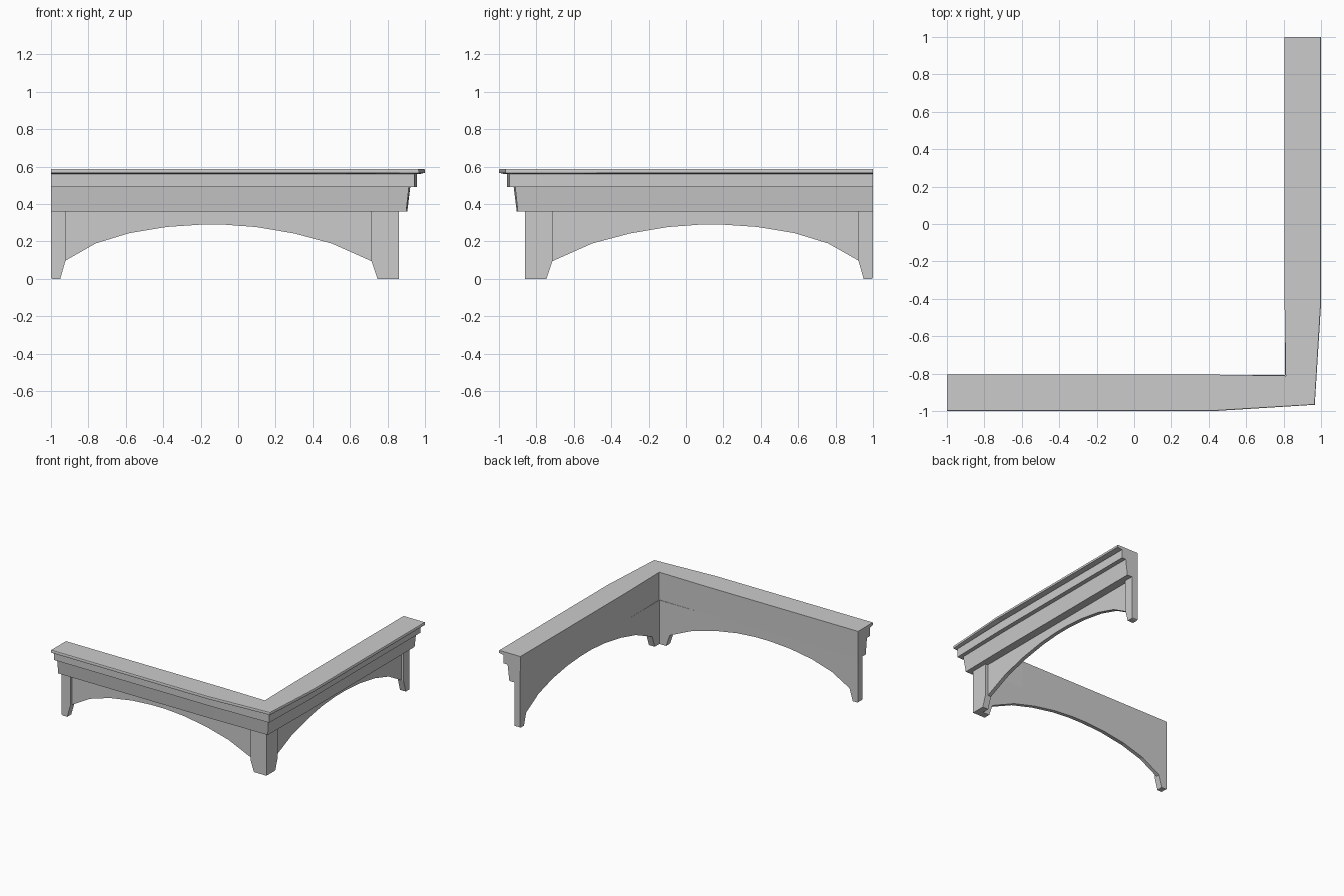
import bpy, bmesh

if "Cube" in bpy.data.objects:
    bpy.data.objects.remove(bpy.data.objects["Cube"])

INNER = 0.807   # distance of the inner wall face from the centre
TOP = 0.36      # underside of the mouldings


def finish(name, bm):
    bmesh.ops.recalc_face_normals(bm, faces=bm.faces)
    me = bpy.data.meshes.new(name)
    bm.to_mesh(me)
    bm.free()
    ob = bpy.data.objects.new(name, me)
    bpy.context.collection.objects.link(ob)
    return ob


def loft(name, rings):
    """Skin between matching closed rings and cap the two ends."""
    bm = bmesh.new()
    vs = [[bm.verts.new(p) for p in r] for r in rings]
    n = len(vs[0])
    for a, b in zip(vs, vs[1:]):
        for i in range(n):
            j = (i + 1) % n
            bm.faces.new((a[i], a[j], b[j], b[i]))
    bm.faces.new(vs[0])
    bm.faces.new(vs[-1])
    return finish(name, bm)


def both_wings(name, inner, outer, depth):
    """Extrude a (x, z) outline on the front wing and mirror it to the right wing."""
    rings = [[(x, -INNER, z) for x, z in inner], [(x, -depth, z) for x, z in outer]]
    loft("front_" + name, rings)
    loft("right_" + name, [[(-y, -x, z) for x, y, z in r] for r in rings])


# Stepped cornice: (distance on straight run, distance at corner, z)
cornice = [(INNER, 0.811, TOP), (0.905, 0.899, TOP), (0.921, 0.913, 0.49),
           (0.957, 0.944, 0.49), (0.957, 0.944, 0.56), (0.968, 0.952, 0.56),
           (1.0, 0.966, 0.567), (1.0, 0.966, 0.58), (0.997, 0.964, 0.587),
           (INNER - 0.002, 0.811, 0.587)]
loft("cornice", [
    [(-1, -d, z) for d, c, z in cornice],
    [(0.42, -d, z) for d, c, z in cornice],
    [(c, -c, z) for d, c, z in cornice],
    [(d, -0.42, z) for d, c, z in cornice],
    [(d, 1, z) for d, c, z in cornice]])

# Arched panels
arch = [(-0.922, 0.098), (-0.76, 0.19), (-0.58, 0.245), (-0.38, 0.278),
        (-0.2, 0.29), (-0.07, 0.29), (0.1, 0.277), (0.3, 0.243),
        (0.5, 0.19), (0.714, 0.095), (0.714, TOP), (-0.922, TOP)]
both_wings("arch_panel", arch, arch, 0.838)

# End piers
end = [(-1, 0.005), (-0.992, 0), (-0.95, 0), (-0.922, 0.098), (-0.922, TOP), (-1, TOP)]
both_wings("end_pier", end, end, 0.86)


# Corner pier, two mitred halves
def half(e):
    return [(e, 0), (0.746, 0), (0.714, 0.095), (0.714, TOP), (e, TOP)]


both_wings("corner_pier", half(INNER), half(0.86), 0.86)
